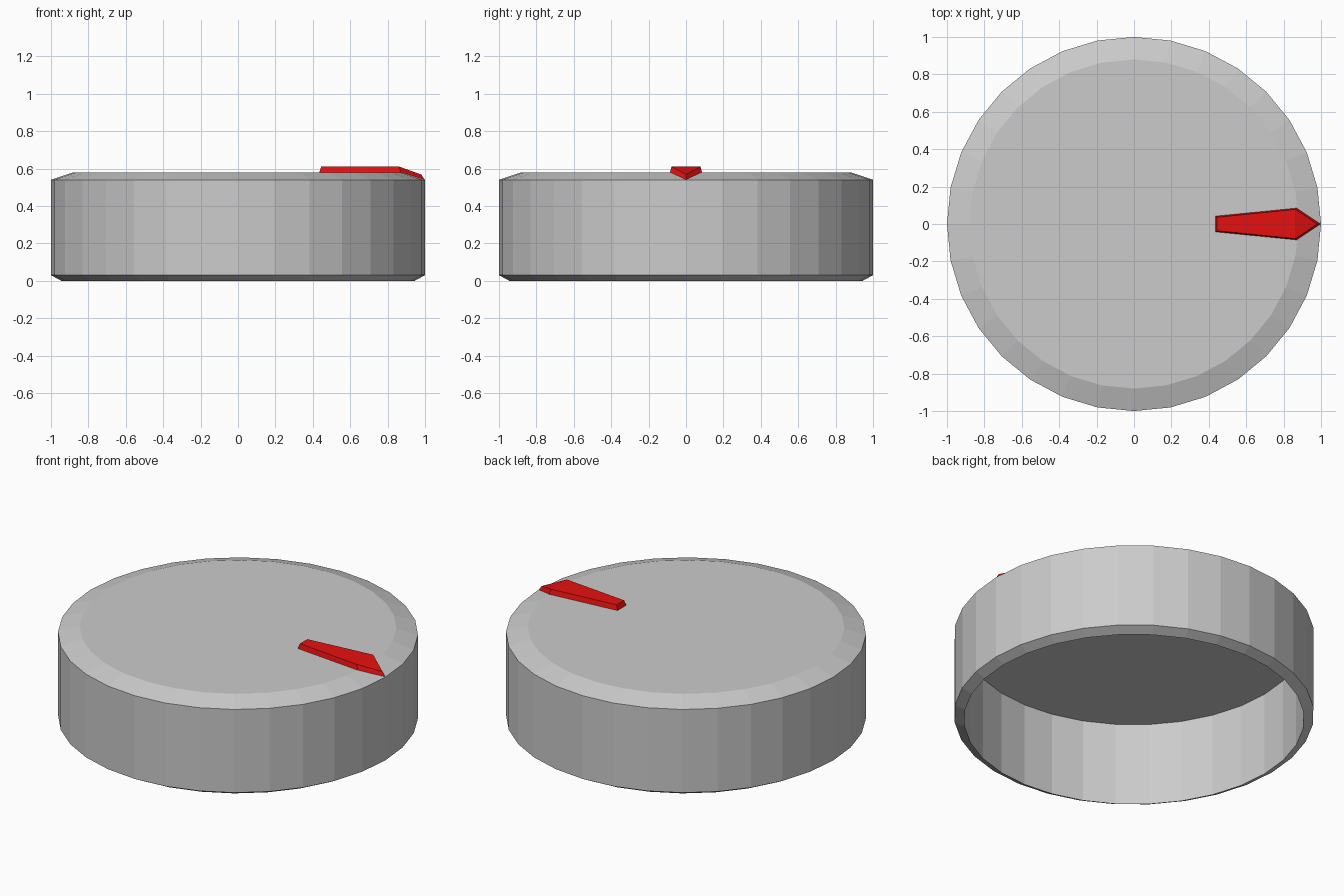
import bpy, bmesh
from math import cos, sin, tau

if "Cube" in bpy.data.objects:
    bpy.data.objects.remove(bpy.data.objects["Cube"])

SIDES = 32


def finish(name, bm):
    mesh = bpy.data.meshes.new(name)
    bm.to_mesh(mesh)
    bm.free()
    obj = bpy.data.objects.new(name, mesh)
    bpy.context.collection.objects.link(obj)
    return obj


def bridge(bm, a, b):
    n = len(a)
    for i in range(n):
        j = (i + 1) % n
        bm.faces.new((a[i], a[j], b[j], b[i]))


# Hollow knob body: (radius, z) from the top cap, down the outside, up the inside
profile = [(0.88, 0.58), (1.0, 0.54), (1.0, 0.03), (0.945, 0.0), (0.945, 0.51)]
bm = bmesh.new()
rings = [[bm.verts.new((r * cos(tau * i / SIDES), r * sin(tau * i / SIDES), z))
          for i in range(SIDES)] for r, z in profile]
for upper, lower in zip(rings, rings[1:]):
    bridge(bm, lower, upper)
bm.faces.new(rings[0])
bm.faces.new(rings[-1][::-1])
bmesh.ops.recalc_face_normals(bm, faces=bm.faces)
finish("knob_body", bm)

# Raised pointer: tapered bar whose tip folds down over the bevelled rim
base = [(0.435, 0.042, 0.58), (0.435, -0.042, 0.58), (0.87, -0.085, 0.58),
        (0.998, 0, 0.54), (0.87, 0.085, 0.58)]
top = [(0.445, 0.036, 0.61), (0.445, -0.036, 0.61), (0.862, -0.078, 0.61),
       (0.98, 0, 0.568), (0.862, 0.078, 0.61)]
bm = bmesh.new()
low = [bm.verts.new(p) for p in base]
high = [bm.verts.new(p) for p in top]
bridge(bm, low, high)
bm.faces.new((high[0], high[1], high[2], high[4]))
bm.faces.new((high[2], high[3], high[4]))
pointer = finish("pointer", bm)
red = bpy.data.materials.new("red")
red.diffuse_color = (0.8, 0.005, 0.005, 1)
red.use_nodes = True
red.node_tree.nodes["Principled BSDF"].inputs["Base Color"].default_value = red.diffuse_color
pointer.data.materials.append(red)
